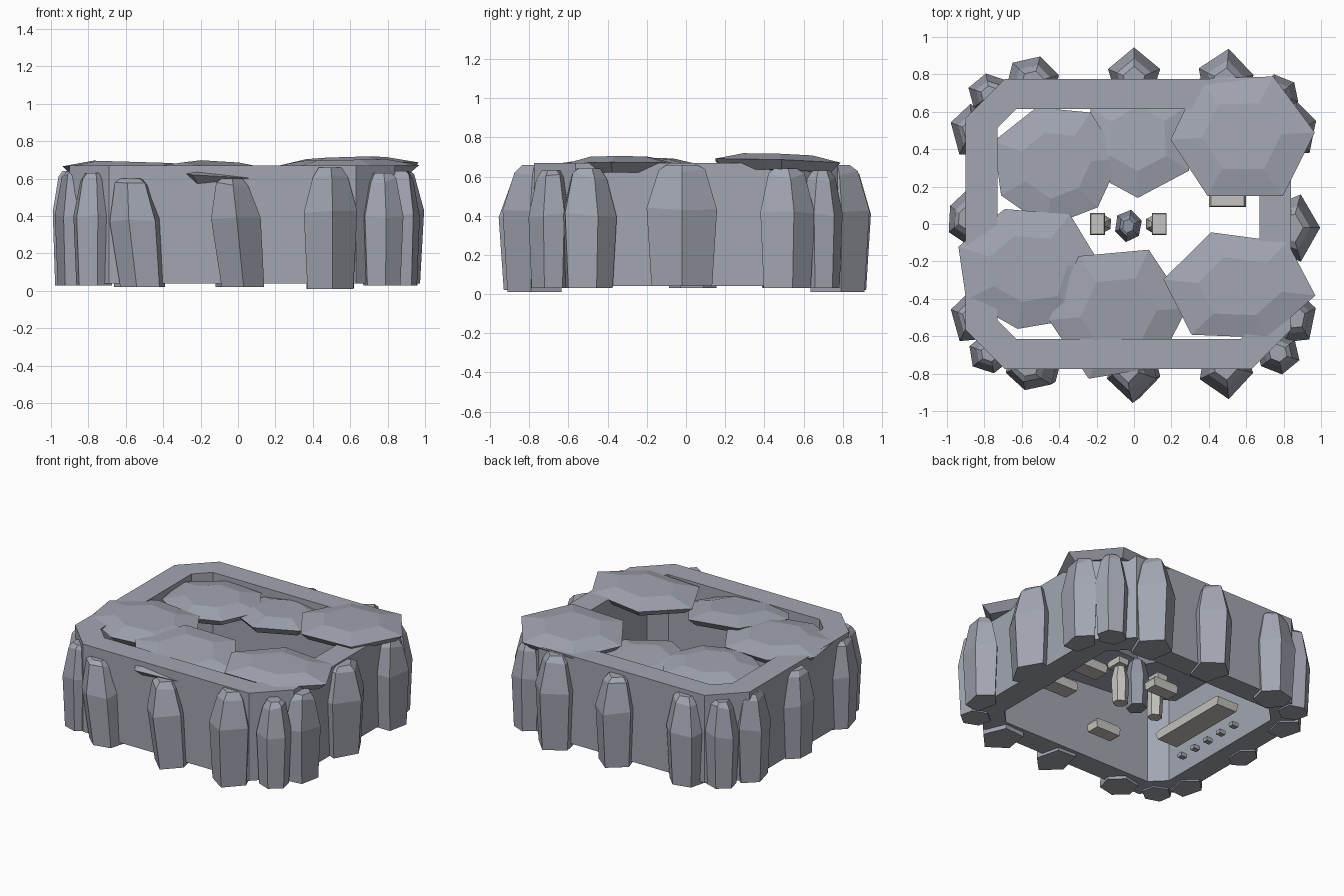
import bpy, bmesh, math, random

if "Cube" in bpy.data.objects:
    bpy.data.objects.remove(bpy.data.objects["Cube"])

random.seed(4)

def material(name, color):
    m = bpy.data.materials.new(name)
    m.diffuse_color = (*color, 1)
    m.use_nodes = True
    m.node_tree.nodes["Principled BSDF"].inputs["Base Color"].default_value = m.diffuse_color
    return m

ROCK = material("slate_rock", (0.36, 0.38, 0.44))
DARK = material("dark_rock", (0.28, 0.30, 0.36))
PALE = material("pale_stone", (0.56, 0.55, 0.52))

def loft(name, rings, mat, closed=False):
    """Skin equal-length rings; capped, or closed into a loop."""
    bm = bmesh.new()
    vs = [[bm.verts.new(p) for p in r] for r in rings]
    n = len(vs[0])
    for a, b in list(zip(vs, vs[1:])) + ([(vs[-1], vs[0])] if closed else []):
        for i in range(n):
            j = (i + 1) % n
            bm.faces.new((a[i], a[j], b[j], b[i]))
    if not closed:
        bm.faces.new(vs[0])
        bm.faces.new(vs[-1])
    bmesh.ops.recalc_face_normals(bm, faces=bm.faces)
    me = bpy.data.meshes.new(name)
    bm.to_mesh(me)
    bm.free()
    me.materials.append(mat)
    ob = bpy.data.objects.new(name, me)
    bpy.context.collection.objects.link(ob)
    return ob

def chamfered(hx, hy, c, z, cx=-0.03):
    """Rectangle outline with cut corners."""
    pts = []
    for sx, sy in ((1, 1), (-1, 1), (-1, -1), (1, -1)):
        a, b = (cx + sx * hx, sy * (hy - c), z), (cx + sx * (hx - c), sy * hy, z)
        pts += [a, b] if sx == sy else [b, a]
    return pts

def pillar(name, x, y, rx, ry, z0, z1, sides=6, rot=0, lean=0, mat=ROCK):
    """Faceted boulder column, widest at two thirds of its height."""
    h = z1 - z0
    rad = [random.uniform(0.94, 1.06) for _ in range(sides)]
    rings = []
    for t, s in ((0, 0.86), (0.62, 1), (0.94, 0.66), (1, 0.42)):
        ring = []
        for i, r in enumerate(rad):
            a = math.radians(rot) + i * math.tau / sides
            wob = random.uniform(-0.03, 0.03) * h if 0 < t < 1 else 0
            ring.append((x + rx * s * r * math.cos(a) + lean * (t - 0.5),
                         y + ry * s * r * math.sin(a), z0 + t * h + wob))
        rings.append(ring)
    return loft(name, rings, mat)

def slab(name, x, y, rx, ry, sides, rot, z, slope=(0, 0)):
    """Roof flagstone: bevelled underside, sharp rim, low crown."""
    angs = [math.radians(rot) + i * math.tau / sides for i in range(sides)]
    rad = [random.uniform(0.95, 1.07) for _ in angs]
    rings = []
    for s, dz in ((0.85, -0.05), (1, 0), (0.55, 0.035)):
        ring = []
        for a, r in zip(angs, rad):
            u, v = rx * s * r * math.cos(a), ry * s * r * math.sin(a)
            ring.append((x + u, y + v, z + dz + slope[0] * u + slope[1] * v))
        rings.append(ring)
    return loft(name, rings, ROCK)

def block(name, x, y, z, sx, sy, sz, mat=PALE):
    """Roughly cut stone block, slightly narrower at the top."""
    rings = [[(x + s * u * sx / 2, y + s * v * sy / 2, z + k * sz / 2)
              for u, v in ((-1, -1), (1, -1), (1, 1), (-1, 1))]
             for k, s in ((-1, 0.94), (0.4, 1), (1, 0.88))]
    return loft(name, rings, mat)

# Hollow chamfered wall ring, open above and below
loft("wall_ring", [chamfered(0.87, 0.775, 0.21, 0.04), chamfered(0.87, 0.775, 0.21, 0.67),
                   chamfered(0.70, 0.615, 0.10, 0.67), chamfered(0.70, 0.615, 0.10, 0.04)],
     ROCK, closed=True)

# Boulder columns: three along front and back, two at every corner, one each side
for sy, row in ((-1, "front"), (1, "back")):
    top = 0.62 + 0.02 * sy
    lean = -0.06 if sy < 0 else 0
    pillar(f"{row}_boulder_left", -0.54, sy * 0.76, 0.15, 0.14, 0.02, top, 6, 15, lean)
    pillar(f"{row}_boulder_middle", 0, sy * 0.77, 0.14, 0.18, 0.02, top, 5, sy * 90, lean)
    pillar(f"{row}_boulder_right", 0.49, sy * 0.76, 0.15, 0.17, 0.01, 0.66, 5, sy * 84)
    for sx, side in ((-1, "left"), (1, "right")):
        pillar(f"{row}_{side}_corner_boulder", sx * 0.77, sy * 0.69, 0.12, 0.11, 0.03, 0.63, 6, 40)
        pillar(f"{row}_{side}_flank_boulder", sx * 0.87, sy * 0.50, 0.11, 0.15, 0.03, 0.64, 5, 20)
pillar("left_boulder", -0.90, 0.03, 0.10, 0.14, 0.03, 0.64, 6, 30)
pillar("right_boulder", 0.84, -0.02, 0.16, 0.18, 0.04, 0.66, 5)

# Overlapping roof flagstones around the central opening
slab("roof_slab_back_left", -0.42, 0.32, 0.34, 0.33, 7, 5, 0.635)
slab("roof_slab_back", 0.02, 0.46, 0.30, 0.33, 6, 90, 0.61, (0, -0.06))
slab("roof_slab_back_right", 0.57, 0.47, 0.39, 0.36, 6, 3, 0.675, (0.03, -0.03))
slab("roof_slab_front_left", -0.57, -0.24, 0.40, 0.34, 7, 5, 0.655, (-0.03, 0))
slab("roof_slab_front", -0.08, -0.48, 0.36, 0.36, 6, 65, 0.64, (-0.07, 0.09))
slab("roof_slab_front_right", 0.57, -0.34, 0.40, 0.30, 6, -8, 0.665, (0.02, 0))

# Centre cluster: dark rock between two pale standing stones
pillar("centre_rock", -0.03, -0.01, 0.075, 0.085, 0.10, 0.46, 6, 20, 0, DARK)
for s, side in ((-1, "left"), (1, "right")):
    x = -0.03 + s * 0.145
    pillar(f"standing_stone_{side}", x, 0, 0.06, 0.055, 0.08, 0.36, 6, 30, 0, PALE)
    block(f"standing_stone_cap_{side}", x + s * 0.02, 0, 0.37, 0.08, 0.12, 0.05)

# Bench along the left wall, seat blocks facing the centre
block("long_bench", -0.46, 0.09, 0.12, 0.17, 0.64, 0.07)
block("front_seat", -0.02, -0.33, 0.08, 0.20, 0.10, 0.07)
block("back_seat", 0.02, 0.30, 0.10, 0.20, 0.10, 0.07)
for s, side in ((-1, "front"), (1, "back")):
    block(f"right_{side}_seat", 0.50, s * 0.15, 0.14, 0.20, 0.12, 0.07)

# Small loose stones between bench and wall
for i in range(5):
    block(f"loose_stone_{i + 1}", -0.62, -0.25 + i * 0.13, 0.07, 0.05, 0.04, 0.03, ROCK)
